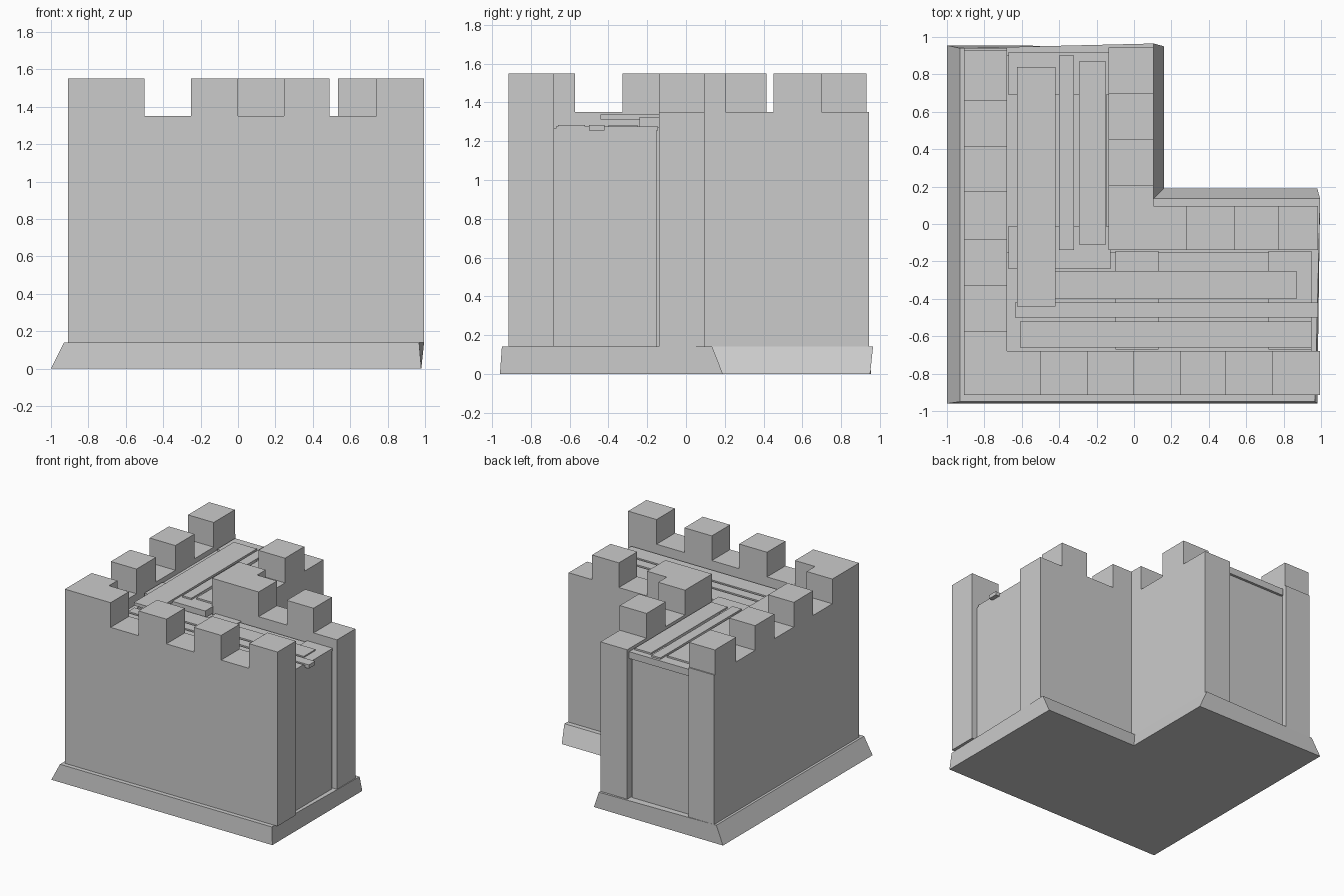
import bpy
import bmesh

if "Cube" in bpy.data.objects:
    bpy.data.objects.remove(bpy.data.objects["Cube"], do_unlink=True)

stone = bpy.data.materials.new("grey_stone")
stone.use_nodes = True
GREY = (0.6, 0.6, 0.6, 1)
stone.diffuse_color = GREY
stone.node_tree.nodes["Principled BSDF"].inputs["Base Color"].default_value = GREY


def prism(name, bottom, top, z0, z1):
    """Solid between two outlines with the same number of corners."""
    bm = bmesh.new()
    low = [bm.verts.new((x, y, z0)) for x, y in bottom]
    high = [bm.verts.new((x, y, z1)) for x, y in top]
    bm.faces.new(low[::-1])
    bm.faces.new(high)
    n = len(low)
    for i in range(n):
        j = (i + 1) % n
        bm.faces.new((low[i], low[j], high[j], high[i]))
    mesh = bpy.data.meshes.new(name)
    bm.to_mesh(mesh)
    bm.free()
    mesh.materials.append(stone)
    ob = bpy.data.objects.new(name, mesh)
    bpy.context.collection.objects.link(ob)
    return ob


def box(name, x0, x1, y0, y1, z0, z1):
    outline = [(x0, y0), (x1, y0), (x1, y1), (x0, y1)]
    return prism(name, outline, outline, z0, z1)


def corner(name, x, y, wx, wy, ex, ey, z0, z1):
    """L-shaped solid: corner at x, y, wall widths wx, wy, arms ending at ex, ey."""
    outline = [(x, y), (ex, y), (ex, y + wy), (x + wx, y + wy), (x + wx, ey), (x, ey)]
    return prism(name, outline, outline, z0, z1)


FOOT, WALK, TOP = 0.14, 1.35, 1.55

# Sloping foot of the L-shaped building
prism("base",
      [(-1, -.96), (.98, -.96), (.98, .19), (.16, .19), (.16, .95), (-1, .955)],
      [(-.93, -.95), (.968, -.95), (.995, .135), (.105, .135), (.105, .965), (-.93, .94)],
      0, FOOT)

# Outer and inner walls with L-shaped corner merlons
corner("outer_wall", -.91, -.915, .23, .235, .995, .94, FOOT, WALK)
corner("inner_wall", -.135, -.14, .24, .235, .985, .945, FOOT, WALK)
corner("outer_corner_merlon", -.91, -.915, .23, .235, -.5, -.573, WALK, TOP)
corner("inner_corner_merlon", -.135, -.14, .24, .235, .283, .205, WALK, TOP)

# Merlons along each wall
for a, b in ((-.25, 0), (.245, .49), (.74, .995)):
    box("front_merlon", a, b, -.915, -.68, WALK, TOP)
for a, b in ((-.328, -.08), (.17, .415), (.66, .93)):
    box("right_merlon", -.91, -.68, a, b, WALK, TOP)
box("inner_side_merlon", .535, .775, -.14, .095, WALK, TOP)
box("inner_back_merlon", -.135, .105, .452, .698, WALK, TOP)

# Core between the walls, recessed at both open ends
box("front_core", -.68, .95, -.68, -.152, FOOT, 1.265)
box("back_core", -.68, -.148, -.152, .9, FOOT, 1.31)

# Boards across the walkway
for a, b in ((-.1, .13), (.72, .95)):
    box("front_cross_board", a, b, -.67, -.145, 1.255, 1.275)
for a, b in ((-.24, -.01), (.69, .92)):
    box("back_cross_board", -.67, -.125, a, b, 1.27, 1.325)

# Long planks on top of the boards
for x0, x1, y0, y1, z0 in ((-.62, .87, -.4, -.25, 1.268), (-.635, .985, -.5, -.42, 1.255),
                           (-.61, .95, -.66, -.52, 1.268)):
    box("front_plank", x0, x1, y0, y1, z0, 1.285)
for x0, x1, y0, y1 in ((-.625, -.42, -.44, .84), (-.4, -.32, -.14, .9), (-.295, -.15, -.11, .87)):
    box("back_plank", x0, x1, y0, y1, 1.313, 1.338)
